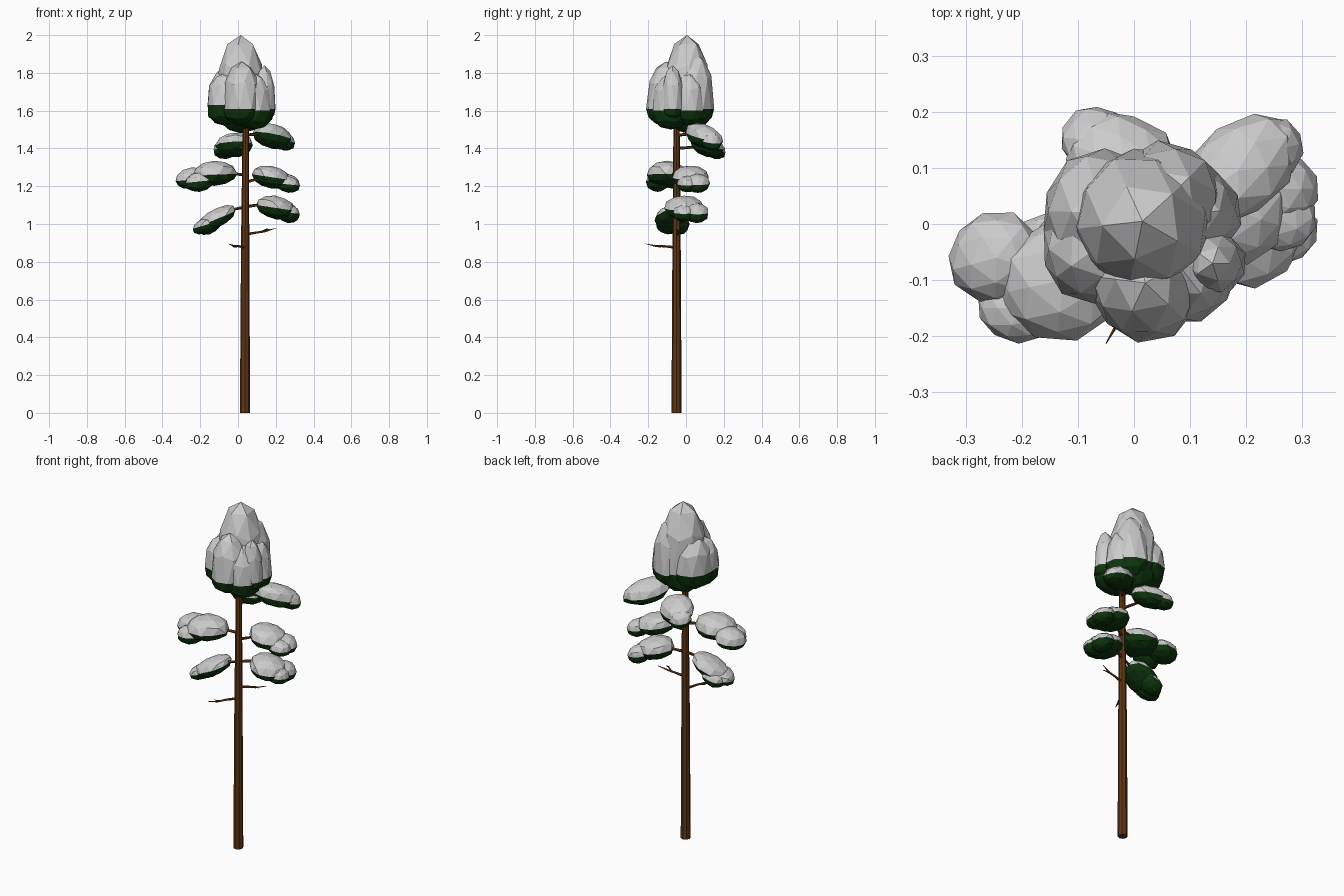
import bpy, bmesh, math, random
from mathutils import Vector, Matrix

random.seed(4)


def material(name, rgb):
    m = bpy.data.materials.new(name)
    m.diffuse_color = (*rgb, 1)
    return m


SNOW = material("snow", (0.8, 0.8, 0.8))
GREEN = material("needles", (0.004, 0.035, 0.004))
BARK = material("bark", (0.12, 0.038, 0.008))


def finish(bm, name, mats):
    me = bpy.data.meshes.new(name)
    bm.to_mesh(me)
    bm.free()
    for m in mats:
        me.materials.append(m)
    ob = bpy.data.objects.new(name, me)
    bpy.context.collection.objects.link(ob)
    return ob


def clump(name, lobes, blunt=0.9):
    """Overlapping faceted lobes: (centre, rx, ry, up, down, x slope, y slope, turn).
    The upper half of each lobe carries snow, the rest is needles."""
    bm = bmesh.new()
    for (cx, cy, cz), rx, ry, up, down, sx, sy, turn in lobes:
        rot = Matrix.Rotation(math.radians(turn), 3, 'Z')
        spin = Matrix.Rotation(random.uniform(0, 6.28), 3, 'Z')
        verts = bmesh.ops.create_icosphere(bm, subdivisions=2, radius=1.0)["verts"]
        for f in {f for v in verts for f in v.link_faces}:
            f.material_index = 0 if f.calc_center_median().z > 0 else 1
        for v in verts:
            p = spin @ v.co
            z = math.copysign(abs(p.z) ** blunt, p.z) if abs(p.z) > 0.01 else 0
            k = random.uniform(0.97, 1.07)
            p = rot @ Vector((p.x * rx * k, p.y * ry * k, z * (up if z > 0 else down)))
            p.z += sx * p.x + sy * p.y
            v.co = p + Vector((cx, cy, cz))
    return finish(bm, name, (SNOW, GREEN))


def limb(name, points, radii, sides=5):
    """Tapered tube along a path."""
    bm = bmesh.new()
    pts = [Vector(p) for p in points]
    rings = []
    for i, (p, r) in enumerate(zip(pts, radii)):
        d = pts[min(i + 1, len(pts) - 1)] - pts[max(i - 1, 0)]
        q = d.to_track_quat('Z', 'Y')
        rings.append([bm.verts.new(p + q @ Vector((r * math.cos(k * math.tau / sides),
                                                   r * math.sin(k * math.tau / sides), 0)))
                      for k in range(sides)])
    for a, b in zip(rings, rings[1:]):
        for k in range(sides):
            n = (k + 1) % sides
            bm.faces.new((a[k], a[n], b[n], b[k]))
    bm.faces.new(rings[0][::-1])
    bm.faces.new(rings[-1])
    return finish(bm, name, (BARK,))


# Trunk
limb("trunk", [(0.037, -0.05, 0), (0.038, -0.05, 0.9), (0.041, -0.05, 1.58)],
     [0.027, 0.022, 0.016], 8)

# Bare twigs
limb("right_twig", [(0.04, -0.05, 0.945), (0.1, -0.04, 0.955), (0.14, -0.035, 0.96),
                    (0.2, -0.02, 0.978)], [0.008, 0.006, 0.005, 0.001])
limb("right_twig_fork", [(0.12, -0.037, 0.957), (0.15, -0.05, 0.972), (0.17, -0.055, 0.972)],
     [0.005, 0.004, 0.001])
limb("left_twig", [(0.035, -0.05, 0.875), (0.005, -0.11, 0.882), (-0.02, -0.16, 0.883),
                   (-0.05, -0.213, 0.895)], [0.008, 0.006, 0.005, 0.001])
limb("left_twig_fork", [(-0.005, -0.13, 0.882), (-0.02, -0.14, 0.878), (-0.04, -0.165, 0.89)],
     [0.005, 0.004, 0.001])

# Branches that carry the clumps
for name, z, tip in (("low_left", 1.09, (-0.06, -0.07, 1.07)),
                     ("low_right", 1.09, (0.16, 0.0, 1.11)),
                     ("mid_left", 1.26, (-0.06, -0.08, 1.27)),
                     ("mid_right", 1.22, (0.13, 0.0, 1.245)),
                     ("high_right", 1.47, (0.15, 0.06, 1.48)),
                     ("high_back", 1.4, (-0.01, 0.08, 1.41))):
    limb(name + "_branch", [(0.036, -0.05, z), tip], [0.009, 0.006])

# Side clumps
clump("low_left_clump", [
    ((-0.11, -0.075, 1.035), 0.1, 0.09, 0.05, 0.055, 0.4, 0.1, 15),
    ((-0.17, -0.09, 0.995), 0.07, 0.07, 0.04, 0.045, 0.3, 0, 0),
    ((-0.15, -0.04, 1.0), 0.065, 0.06, 0.035, 0.055, 0.3, 0, 0)])
clump("low_right_clump", [
    ((0.2, -0.01, 1.085), 0.1, 0.1, 0.065, 0.06, -0.15, 0, 25),
    ((0.265, 0.055, 1.06), 0.06, 0.065, 0.05, 0.055, -0.15, 0, 0),
    ((0.265, -0.01, 1.06), 0.062, 0.06, 0.045, 0.048, -0.1, 0, 0)])
clump("mid_left_clump", [
    ((-0.125, -0.1, 1.26), 0.115, 0.105, 0.075, 0.058, 0.05, 0, 10),
    ((-0.245, -0.06, 1.235), 0.085, 0.08, 0.065, 0.048, 0.1, 0, 0),
    ((-0.205, -0.15, 1.225), 0.075, 0.06, 0.05, 0.055, 0.1, 0, 0)])
clump("mid_right_clump", [
    ((0.175, 0.025, 1.248), 0.1, 0.095, 0.06, 0.06, -0.15, 0, 25),
    ((0.265, 0.062, 1.215), 0.062, 0.065, 0.05, 0.05, -0.15, 0, 0),
    ((0.26, 0.01, 1.21), 0.065, 0.06, 0.045, 0.042, -0.1, 0, 0)])
clump("high_right_clump", [
    ((0.185, 0.095, 1.46), 0.12, 0.08, 0.07, 0.06, -0.12, -0.2, 40),
    ((0.24, 0.13, 1.44), 0.065, 0.055, 0.055, 0.05, -0.2, -0.1, 30)])
clump("high_back_clump", [
    ((-0.02, 0.11, 1.415), 0.1, 0.085, 0.065, 0.06, 0, -0.25, -30),
    ((-0.07, 0.15, 1.39), 0.06, 0.06, 0.055, 0.045, 0, -0.2, 0)])

# Tall crown made of upright lobes: (x, y, radius, top, snow line, bottom)
crown = [(0.015, 0.005, 0.13, 2.0, 1.62, 1.48), (-0.055, 0.02, 0.11, 1.83, 1.63, 1.52),
         (0.06, 0.045, 0.1, 1.91, 1.61, 1.52), (0.02, -0.105, 0.102, 1.86, 1.61, 1.52),
         (0.14, -0.07, 0.058, 1.84, 1.61, 1.55), (0.085, -0.08, 0.1, 1.8, 1.6, 1.5),
         (-0.07, -0.045, 0.095, 1.8, 1.63, 1.52), (0.105, 0.02, 0.085, 1.81, 1.6, 1.52)]
clump("crown", [((x, y, mid), r, r, top - mid, mid - low, 0, 0, 0)
                for x, y, r, top, mid, low in crown], 0.82)
